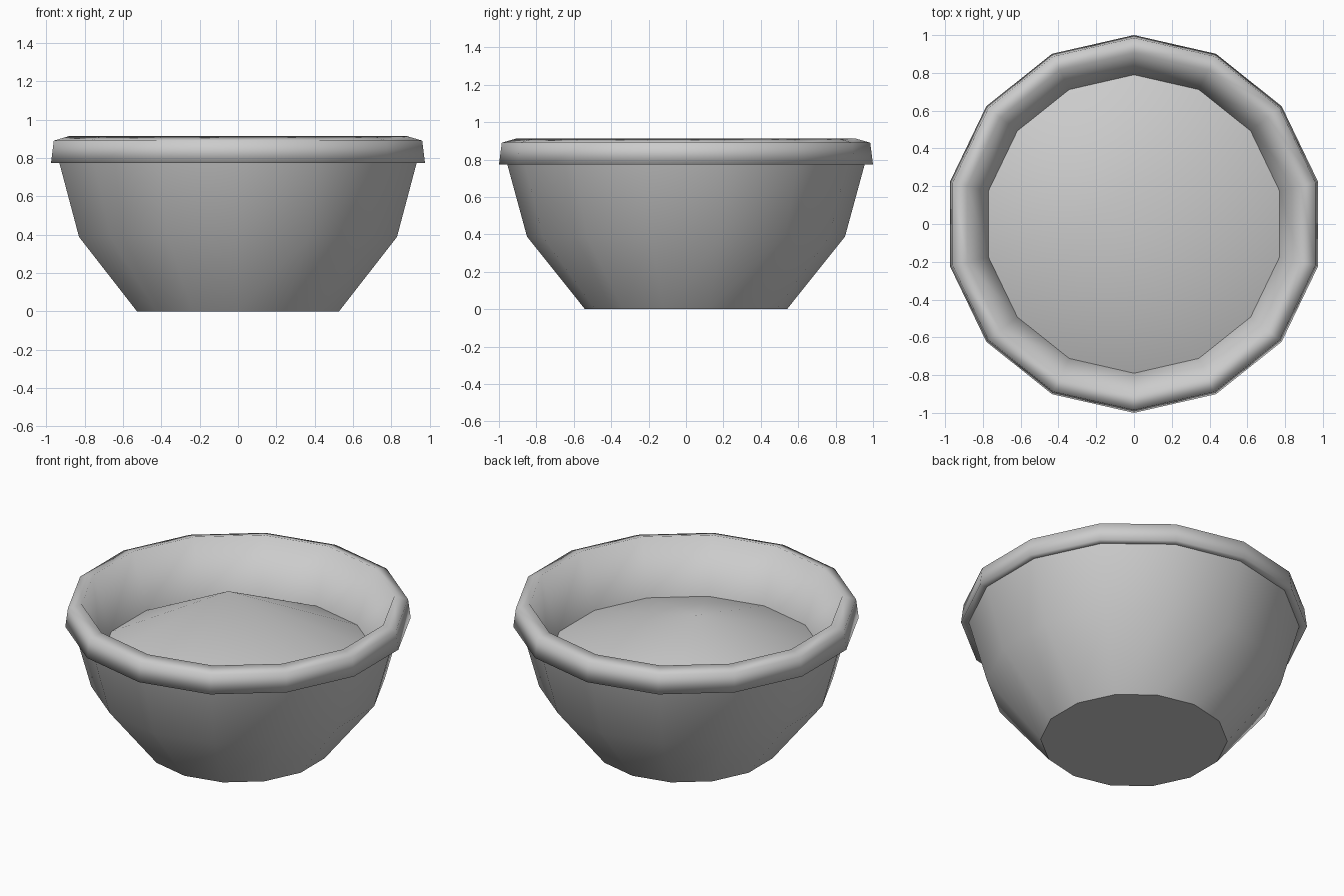
import bpy
import bmesh
from math import sin, cos, pi

if "Cube" in bpy.data.objects:
    bpy.data.objects.remove(bpy.data.objects["Cube"])

SIDES = 14


def ring(bm, r, z):
    """One 14-sided ring with a corner on the y axis."""
    return [bm.verts.new((r * cos(pi / 2 + 2 * pi * i / SIDES),
                          r * sin(pi / 2 + 2 * pi * i / SIDES), z)) for i in range(SIDES)]


def finish(bm, name):
    for f in bm.faces:
        f.smooth = True
    mesh = bpy.data.meshes.new(name)
    bm.to_mesh(mesh)
    bm.free()
    obj = bpy.data.objects.new(name, mesh)
    bpy.context.collection.objects.link(obj)
    return obj


def lathe(name, profile, sharp=(), base=False):
    """Spin (radius, z) points; rings listed in sharp get hard edges."""
    bm = bmesh.new()
    rings = [ring(bm, r, z) for r, z in profile]
    for a, b in zip(rings, rings[1:]):
        for i in range(SIDES):
            j = (i + 1) % SIDES
            bm.faces.new((a[i], a[j], b[j], b[i]))
    if base:
        bm.faces.new(rings[0][::-1])
    for k in sharp:
        for i in range(SIDES):
            bm.edges.get((rings[k][i], rings[k][(i + 1) % SIDES])).smooth = False
    return finish(bm, name)


# tapered body with flat base
lathe("bowl_body", [(0.54, 0), (0.85, 0.388), (0.955, 0.773)], sharp=(0,), base=True)

# overhanging rim and inner wall
lathe("bowl_rim", [(0.955, 0.773), (1.0, 0.773), (0.985, 0.89), (0.905, 0.913),
                   (0.79, 0.575)])

# mounded filling with a slightly off-centre peak
bm = bmesh.new()
edge = ring(bm, 0.79, 0.575)
peak = bm.verts.new((-0.14, 0.10, 0.895))
for i in range(SIDES):
    bm.faces.new((edge[i], edge[(i + 1) % SIDES], peak))
finish(bm, "filling")
